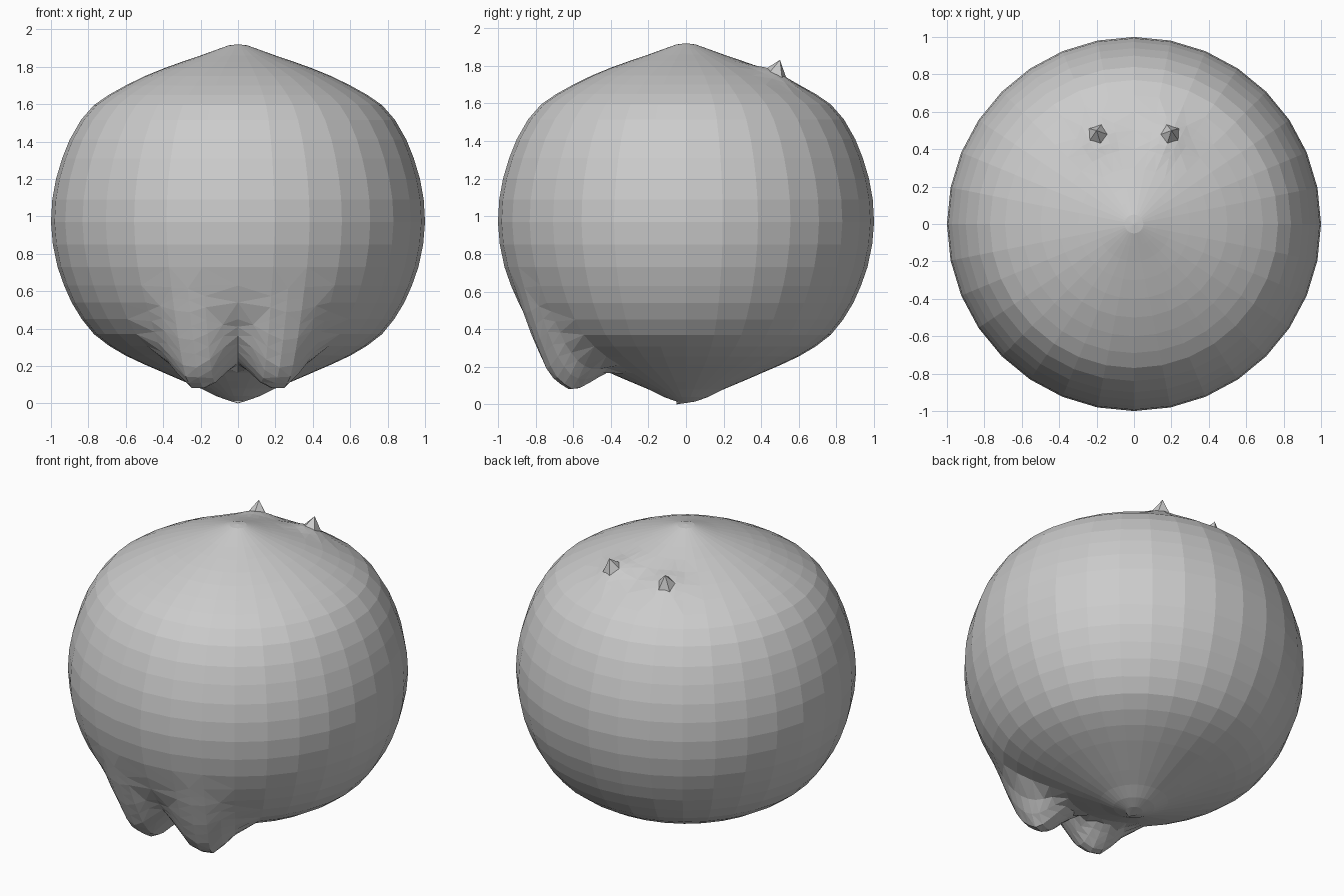
import bpy, bmesh, math
from mathutils import Vector

if "Cube" in bpy.data.objects:
    bpy.data.objects.remove(bpy.data.objects["Cube"])

# radius, height outline of the round body between its two pointed poles
PROFILE = [(0.05, 0.015), (0.12, 0.04), (0.2, 0.08), (0.3, 0.122), (0.4, 0.165), (0.5, 0.208),
           (0.6, 0.255), (0.69, 0.308), (0.77, 0.37), (0.835, 0.45), (0.89, 0.54), (0.93, 0.63),
           (0.965, 0.73), (0.99, 0.85), (1.0, 0.97), (0.993, 1.09), (0.973, 1.2), (0.94, 1.31),
           (0.9, 1.41), (0.84, 1.515), (0.77, 1.595), (0.69, 1.65), (0.6, 1.7), (0.5, 1.749),
           (0.4, 1.79), (0.3, 1.826), (0.2, 1.86), (0.12, 1.889), (0.05, 1.914)]
SEG = 32


def make_object(name, bm):
    bmesh.ops.recalc_face_normals(bm, faces=bm.faces)
    mesh = bpy.data.meshes.new(name)
    bm.to_mesh(mesh)
    bm.free()
    obj = bpy.data.objects.new(name, mesh)
    bpy.context.collection.objects.link(obj)
    return obj


def falloff(d, inner, outer):
    t = min(max((outer - d) / (outer - inner), 0), 1)
    return t ** 1.5 * (1.6 - 0.6 * t)


# Body: lathed outline
bm = bmesh.new()
rings = [[bm.verts.new((r * math.cos(2 * math.pi * i / SEG), r * math.sin(2 * math.pi * i / SEG), z))
          for i in range(SEG)] for r, z in PROFILE]
bottom, top = bm.verts.new((0, -0.05, 0)), bm.verts.new((0, 0, 1.92))
for i in range(SEG):
    j = (i + 1) % SEG
    for a, b in zip(rings, rings[1:]):
        bm.faces.new((a[i], a[j], b[j], b[i]))
    bm.faces.new((bottom, rings[0][j], rings[0][i]))
    bm.faces.new((top, rings[-1][i], rings[-1][j]))

# Finer faces where the feet and ears are pulled out
feet = [Vector((s * 0.22, -0.65)) for s in (-1, 1)]
ears = [Vector((s * 0.19, 0.47)) for s in (-1, 1)]


def near(v):
    p = v.co.xy
    return (v.co.z < 0.7 and min((p - f).length for f in feet) < 0.3) or \
           (v.co.z > 1.4 and min((p - e).length for e in ears) < 0.15)


edges = [e for e in bm.edges if near(e.verts[0]) and near(e.verts[1])]
bmesh.ops.subdivide_edges(bm, edges=edges, cuts=1, use_grid_fill=True)
bmesh.ops.triangulate(bm, faces=bm.faces)

# Feet pulled down, soft bulges under the ears
for v in bm.verts:
    p = v.co.xy
    if v.co.z < 0.7:
        w = max(falloff((p - f).length, 0.06, 0.27) for f in feet)
        v.co.z -= 0.2 * w
        v.co.y -= 0.01 * w
    elif v.co.z > 1.4:
        v.co.z += 0.03 * max(falloff((p - e).length, 0.03, 0.16) for e in ears)
make_object("body", bm)

# Ears: small faceted spikes leaning back
for side, label in ((-1, "left"), (1, "right")):
    bm = bmesh.new()
    base = []
    for k in range(5):
        a = math.radians(90 + 72 * k + side * 18)
        x, y = side * 0.19 + 0.085 * math.cos(a), 0.465 + 0.085 * math.sin(a)
        base.append(bm.verts.new((x, y, 1.93 - 0.4 * math.hypot(x, y))))
    for v in base:
        v.co.z -= 0.005
    tip = bm.verts.new((side * 0.2, 0.5, 1.832))
    low = bm.verts.new((side * 0.19, 0.46, 1.66))
    for k in range(5):
        a, b = base[k], base[(k + 1) % 5]
        bm.faces.new((a, b, tip))
        bm.faces.new((b, a, low))
    make_object("ear_" + label, bm)
